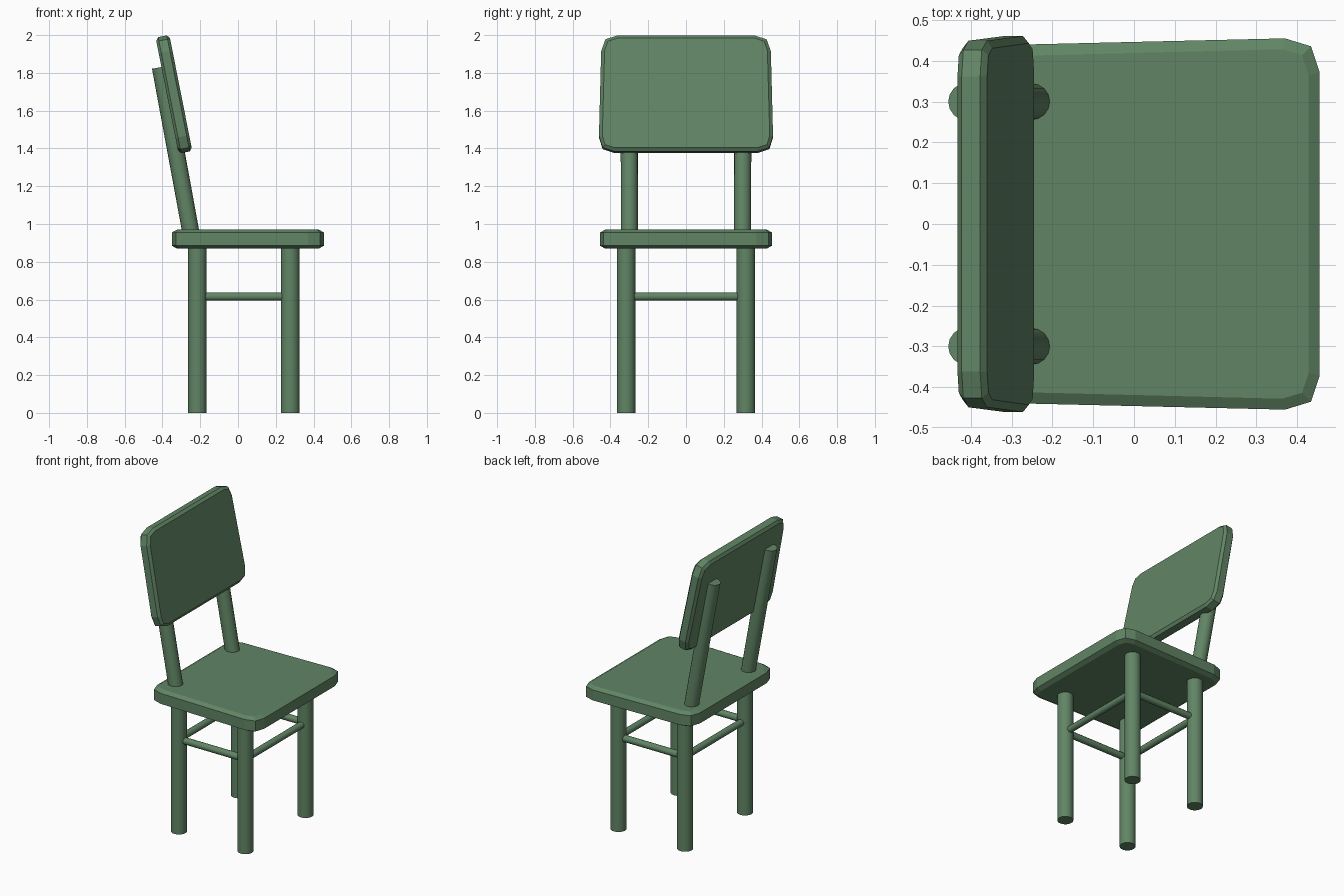
import bpy, bmesh, math
from mathutils import Matrix, Vector

if "Cube" in bpy.data.objects:
    bpy.data.objects.remove(bpy.data.objects["Cube"])

green = bpy.data.materials.new("muted green")
green.diffuse_color = (0.12, 0.235, 0.13, 1)
green.use_nodes = True
green.node_tree.nodes["Principled BSDF"].inputs["Base Color"].default_value = green.diffuse_color


def finish(name, bm, smooth=False):
    bmesh.ops.recalc_face_normals(bm, faces=bm.faces[:])
    mesh = bpy.data.meshes.new(name)
    bm.to_mesh(mesh)
    bm.free()
    mesh.materials.append(green)
    ob = bpy.data.objects.new(name, mesh)
    bpy.context.collection.objects.link(ob)
    if smooth:
        bpy.ops.object.select_all(action='DESELECT')
        bpy.context.view_layer.objects.active = ob
        ob.select_set(True)
        bpy.ops.object.shade_smooth_by_angle(angle=math.radians(40))
    return ob


def outline(corners, cut, mid):
    """Polygon with every corner softened by two short facets."""
    pts = []
    n = len(corners)
    for i in range(n):
        p = Vector(corners[i])
        a = (Vector(corners[i - 1]) - p).normalized()
        b = (Vector(corners[(i + 1) % n]) - p).normalized()
        pts += [p + a * cut, p + (a + b) * mid, p + b * cut]
    return pts


def slab(name, corners, thick, inset, drop, matrix):
    """Flat cushion-like board with bevelled rims."""
    bm = bmesh.new()
    cx = sum(c[0] for c in corners) / 4
    cy = sum(c[1] for c in corners) / 4
    inner = [(x - math.copysign(inset, x - cx), y - math.copysign(inset, y - cy))
             for x, y in corners]
    big, small = outline(corners, 0.085, 0.021), outline(inner, 0.065, 0.016)
    h = thick / 2
    levels = [(small, -h), (big, -h + drop), (big, h - drop), (small, h)]
    rings = [[bm.verts.new((p.x, p.y, z)) for p in pts] for pts, z in levels]
    n = len(big)
    for lo, hi in zip(rings, rings[1:]):
        for i in range(n):
            j = (i + 1) % n
            bm.faces.new((lo[i], lo[j], hi[j], hi[i]))
    bm.faces.new(rings[0])
    bm.faces.new(rings[-1])
    bm.transform(matrix)
    return finish(name, bm)


def rod(name, start, end, r1, r2, sides=16):
    a, b = Vector(start), Vector(end)
    d = b - a
    bm = bmesh.new()
    rot = d.to_track_quat('Z', 'Y').to_matrix().to_4x4()
    bmesh.ops.create_cone(bm, cap_ends=True, segments=sides, radius1=r1, radius2=r2,
                          depth=d.length, matrix=Matrix.Translation((a + b) / 2) @ rot)
    return finish(name, bm, smooth=True)


# Seat, slightly narrower at the rear
slab("seat", [(-0.35, -0.438), (0.455, -0.457), (0.455, 0.457), (-0.35, 0.438)],
     0.10, 0.027, 0.015, Matrix.Translation((0, 0, 0.92)))

# Leaning backrest panel
t = math.radians(11.2)
s, c = math.sin(t), math.cos(t)
lean = Matrix(((0, -s, c, -0.339), (1, 0, 0, 0), (0, c, s, 1.687), (0, 0, 0, 1)))
slab("backrest", [(-0.463, -0.313), (0.463, -0.313), (0.447, 0.313), (-0.447, 0.313)],
     0.074, 0.018, 0.014, lean)

# Legs, back posts and stretchers
back_x, front_x, side_y, rail_z = -0.215, 0.277, 0.317, 0.616
for side, sg in (("right", -1), ("left", 1)):
    y = sg * side_y
    rod("back_leg_" + side, (back_x, y, 0), (back_x, y, 0.89), 0.049, 0.049)
    rod("front_leg_" + side, (front_x, y, 0), (front_x, y, 0.89), 0.049, 0.049)
    rod("back_post_" + side, (-0.245, sg * 0.3, 0.93), (-0.410, sg * 0.3, 1.83), 0.045, 0.046)
    rod("side_stretcher_" + side, (back_x, y, rail_z), (front_x, y, rail_z), 0.022, 0.022, 12)
for name, x in (("back_stretcher", back_x), ("front_stretcher", front_x)):
    rod(name, (x, -side_y, rail_z), (x, side_y, rail_z), 0.022, 0.022, 12)
